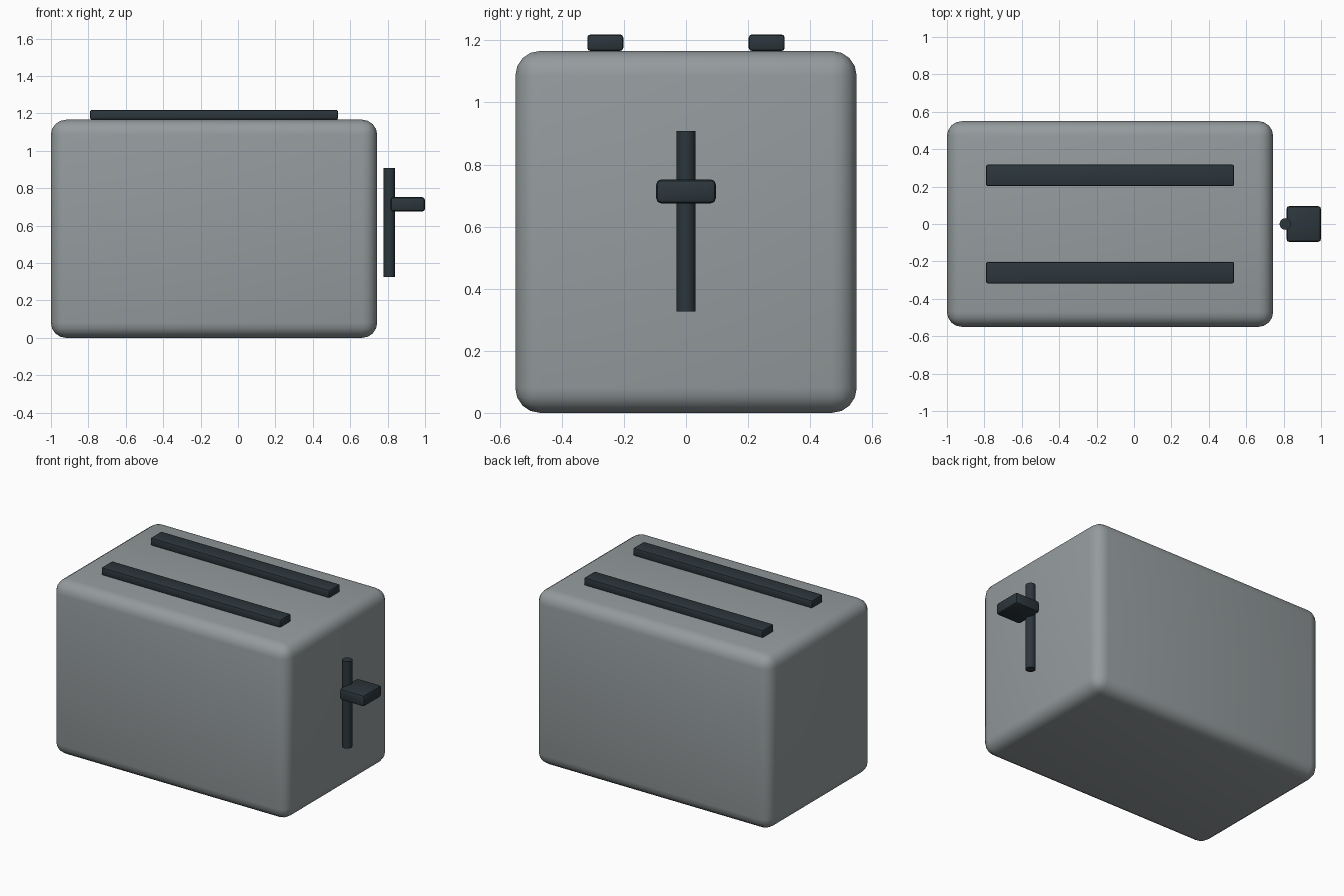
import bpy

if "Cube" in bpy.data.objects:
    bpy.data.objects.remove(bpy.data.objects["Cube"])

dark = bpy.data.materials.new("dark_plastic")
dark.diffuse_color = (0.025, 0.037, 0.045, 1)
dark.use_nodes = True
dark.node_tree.nodes["Principled BSDF"].inputs["Base Color"].default_value = dark.diffuse_color
grey = bpy.data.materials.new("grey_metal")
grey.diffuse_color = (0.30, 0.33, 0.34, 1)
grey.use_nodes = True
grey.node_tree.nodes["Principled BSDF"].inputs["Base Color"].default_value = grey.diffuse_color


def finish(obj, name, mat):
    obj.name = name
    obj.data.materials.append(mat)
    bpy.ops.object.shade_smooth_by_angle()
    return obj


def rounded_box(name, lo, hi, radius, segments, mat):
    mid = [(a + b) / 2 for a, b in zip(lo, hi)]
    bpy.ops.mesh.primitive_cube_add(size=1, location=mid)
    obj = bpy.context.object
    obj.scale = [b - a for a, b in zip(lo, hi)]
    bpy.ops.object.transform_apply(location=False, rotation=False, scale=True)
    bevel = obj.modifiers.new("rounding", "BEVEL")
    bevel.width = radius
    bevel.segments = segments
    bpy.ops.object.modifier_apply(modifier=bevel.name)
    return finish(obj, name, mat)


# Main housing
rounded_box("body", (-1, -0.55, 0), (0.744, 0.55, 1.166), 0.08, 4, grey)

# Two bread slots on the top
for name, y in (("front_slot", -0.26), ("back_slot", 0.26)):
    rounded_box(name, (-0.791, y - 0.058, 1.166), (0.535, y + 0.058, 1.219),
                0.01, 2, dark)

# Lever rail on the right end
bpy.ops.mesh.primitive_cylinder_add(vertices=16, radius=0.031, depth=0.582,
                                    location=(0.809, 0, 0.617))
finish(bpy.context.object, "lever_rail", dark)

# Lever handle
rounded_box("lever_handle", (0.815, -0.096, 0.675), (1, 0.096, 0.752),
            0.016, 2, dark)
